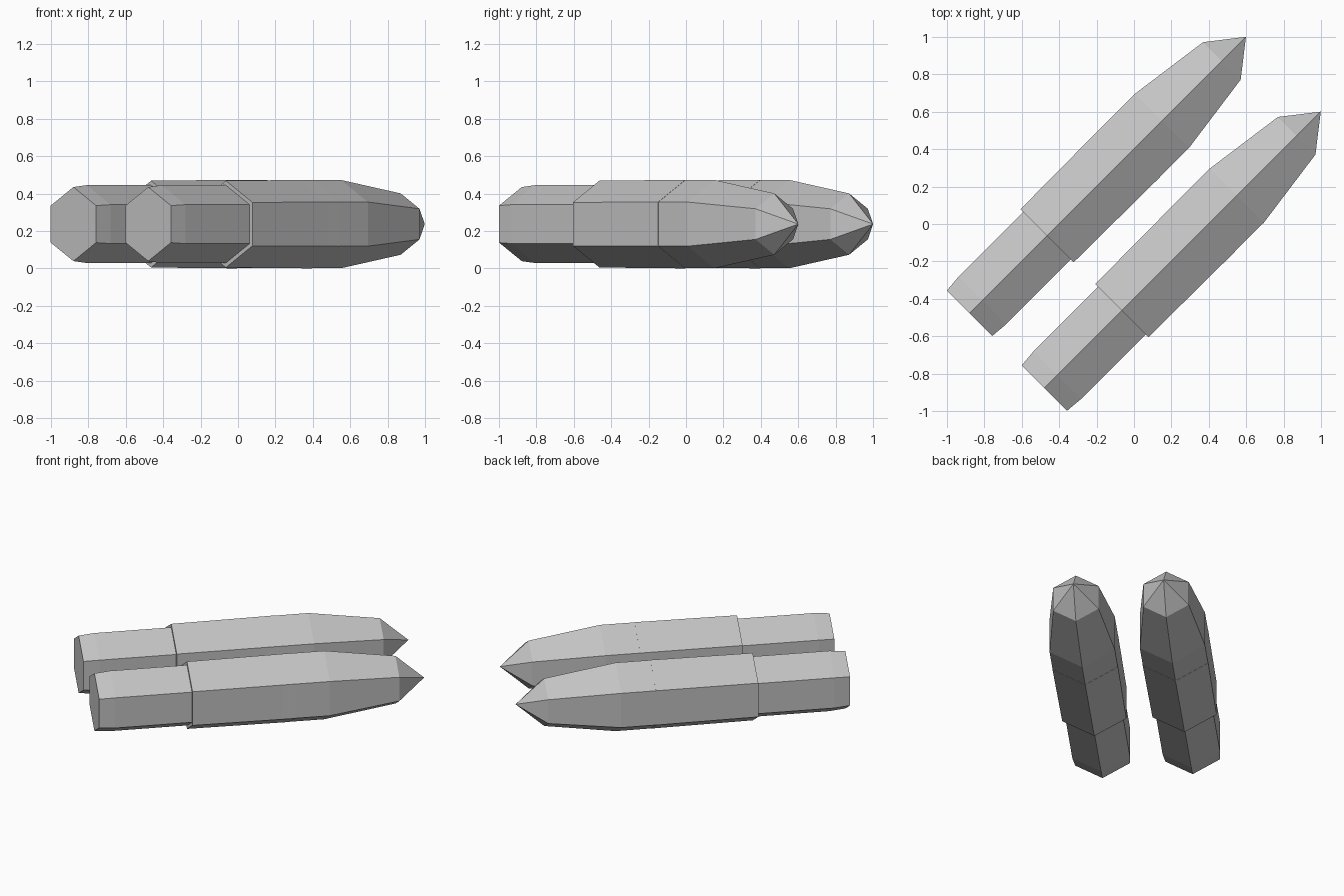
import bpy, bmesh, math
from mathutils import Matrix

if "Cube" in bpy.data.objects:
    bpy.data.objects.remove(bpy.data.objects["Cube"])

grey = bpy.data.materials.new("plain_grey")
grey.diffuse_color = (0.55, 0.55, 0.55, 1)
grey.use_nodes = True
grey.node_tree.nodes["Principled BSDF"].inputs["Base Color"].default_value = grey.diffuse_color

AXIS_Z = 0.237   # height of the centre line
LENGTH = 2.091


def hex_part(name, profile, origin):
    """Six-sided body from (distance, radius) rings; a zero radius makes a point."""
    bm = bmesh.new()
    rings = []
    for s, r in profile:
        if r == 0:
            rings.append([bm.verts.new((s, 0, 0))])
        else:
            rings.append([bm.verts.new((s, r * math.sin(math.radians(60 * k)),
                                        r * math.cos(math.radians(60 * k)))) for k in range(6)])
    for a, b in zip(rings, rings[1:]):
        for k in range(6):
            n = (k + 1) % 6
            if len(b) == 1:
                bm.faces.new((a[k], a[n], b[0]))
            else:
                bm.faces.new((a[k], a[n], b[n], b[k]))
    for ring in (rings[0], rings[-1]):
        if len(ring) == 6:
            bm.faces.new(ring)
    bmesh.ops.recalc_face_normals(bm, faces=bm.faces)
    mesh = bpy.data.meshes.new(name)
    bm.to_mesh(mesh)
    bm.free()
    mesh.materials.append(grey)
    obj = bpy.data.objects.new(name, mesh)
    bpy.context.collection.objects.link(obj)
    # Lay the part along the diagonal
    obj.matrix_world = (Matrix.Translation((origin[0], origin[1], AXIS_Z))
                        @ Matrix.Rotation(math.radians(45), 4, 'Z'))
    return obj


# Two identical pointed rods, side by side
for side, origin in (("left", (-0.88, -0.478)), ("right", (-0.48, -0.878))):
    # Narrow rear section with a slightly chamfered end
    hex_part(side + "_rear_section", [(0, 0.198), (0.1, 0.208), (0.7, 0.208)], origin)
    # Wider sleeve, flaring faintly over the front section
    hex_part(side + "_middle_sleeve", [(0.587, 0.232), (1.15, 0.236), (1.237, 0.237)], origin)
    # Tapered front with a sharp tip
    hex_part(side + "_pointed_front",
             [(1.14, 0.2355), (1.457, 0.236), (1.909, 0.164), (LENGTH, 0)], origin)
